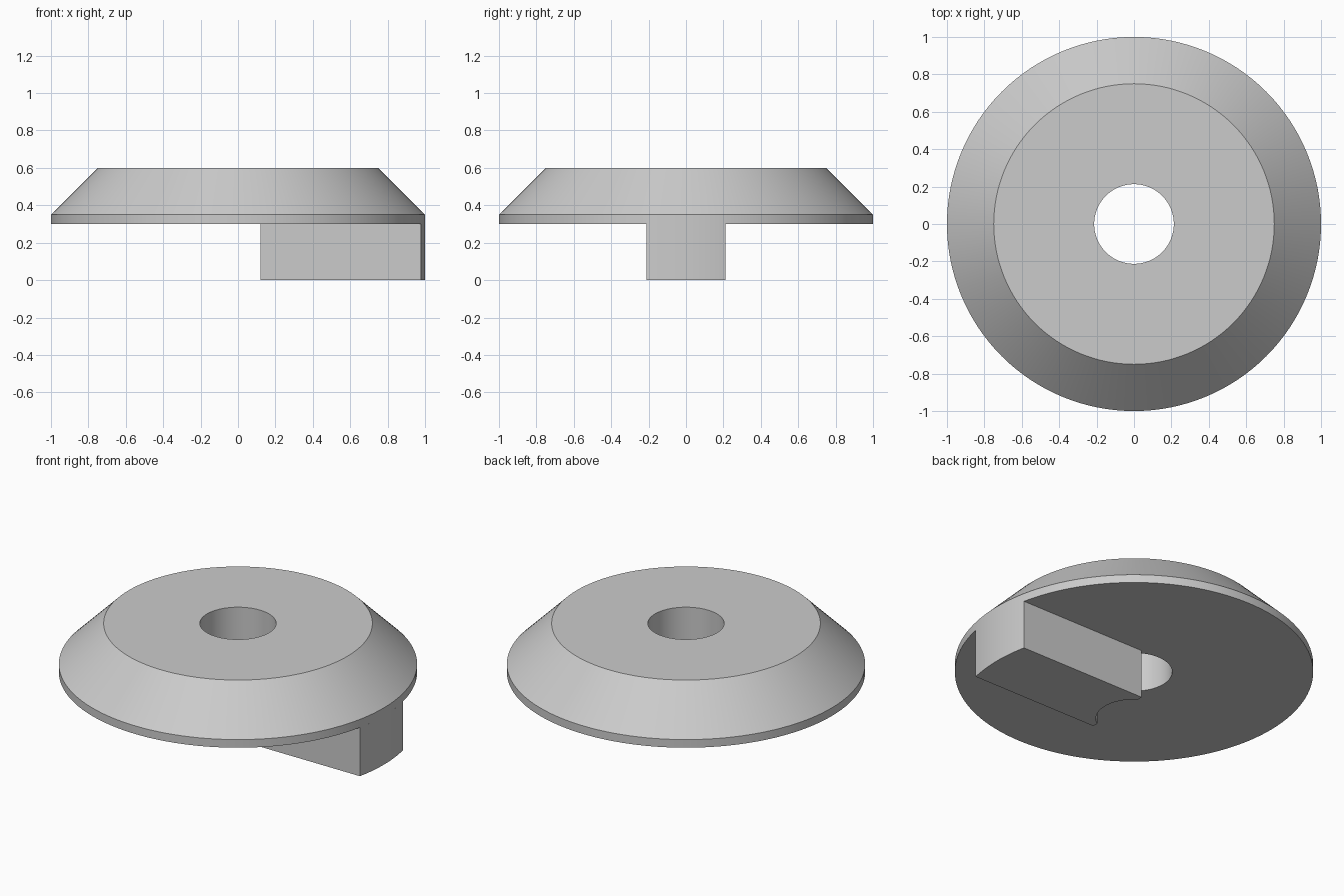
import bpy
import bmesh
from math import asin, acos, cos, sin, pi, radians

cube = bpy.data.objects.get("Cube")
if cube:
    bpy.data.objects.remove(cube, do_unlink=True)

RIM, TOP, HOLE = 1.0, 0.75, 0.213
BASE, LIP, HEIGHT = 0.30, 0.35, 0.60
KEY_START, KEY_HALF = 0.12, 0.21
SEGMENTS = 128

grey = bpy.data.materials.new("plain grey")
grey.use_nodes = True
colour = (0.6, 0.6, 0.6, 1)
grey.diffuse_color = colour
grey.node_tree.nodes["Principled BSDF"].inputs["Base Color"].default_value = colour


def finish(name, bm):
    """Turn a bmesh into a named, smooth-shaded object."""
    bmesh.ops.recalc_face_normals(bm, faces=bm.faces)
    mesh = bpy.data.meshes.new(name)
    bm.to_mesh(mesh)
    bm.free()
    mesh.materials.append(grey)
    obj = bpy.data.objects.new(name, mesh)
    bpy.context.collection.objects.link(obj)
    bpy.ops.object.select_all(action="DESELECT")
    obj.select_set(True)
    bpy.context.view_layer.objects.active = obj
    bpy.ops.object.shade_smooth_by_angle(angle=radians(25))


def arc(radius, start, end, steps):
    angles = [start + (end - start) * i / steps for i in range(steps + 1)]
    return [(radius * cos(a), radius * sin(a)) for a in angles]


# Bevelled disc with a centre hole: closed profile spun about z
bm = bmesh.new()
profile = [(HOLE, BASE), (RIM, BASE), (RIM, LIP), (TOP, HEIGHT), (HOLE, HEIGHT)]
verts = [bm.verts.new((r, 0, z)) for r, z in profile]
edges = [bm.edges.new((v, verts[i - 1])) for i, v in enumerate(verts)]
bmesh.ops.spin(bm, geom=verts + edges, cent=(0, 0, 0), axis=(0, 0, 1),
               angle=2 * pi, steps=SEGMENTS, use_merge=True)
bmesh.ops.remove_doubles(bm, verts=bm.verts, dist=0.0001)
finish("bevelled_disc", bm)

# Key underneath: outer end follows the rim, inner end is scooped by the hole
bm = bmesh.new()
outer = asin(KEY_HALF / RIM)
inner = acos(KEY_START / HOLE)
outline = arc(RIM, -outer, outer, 12)
outline += [(KEY_START, KEY_HALF)]
outline += arc(HOLE, inner, -inner, 32)
outline += [(KEY_START, -KEY_HALF)]
face = bm.faces.new([bm.verts.new((x, y, 0)) for x, y in outline])
sides = bmesh.ops.extrude_face_region(bm, geom=[face], use_keep_orig=True)
raised = [g for g in sides["geom"] if isinstance(g, bmesh.types.BMVert)]
bmesh.ops.translate(bm, verts=raised, vec=(0, 0, BASE))
finish("locating_key", bm)
